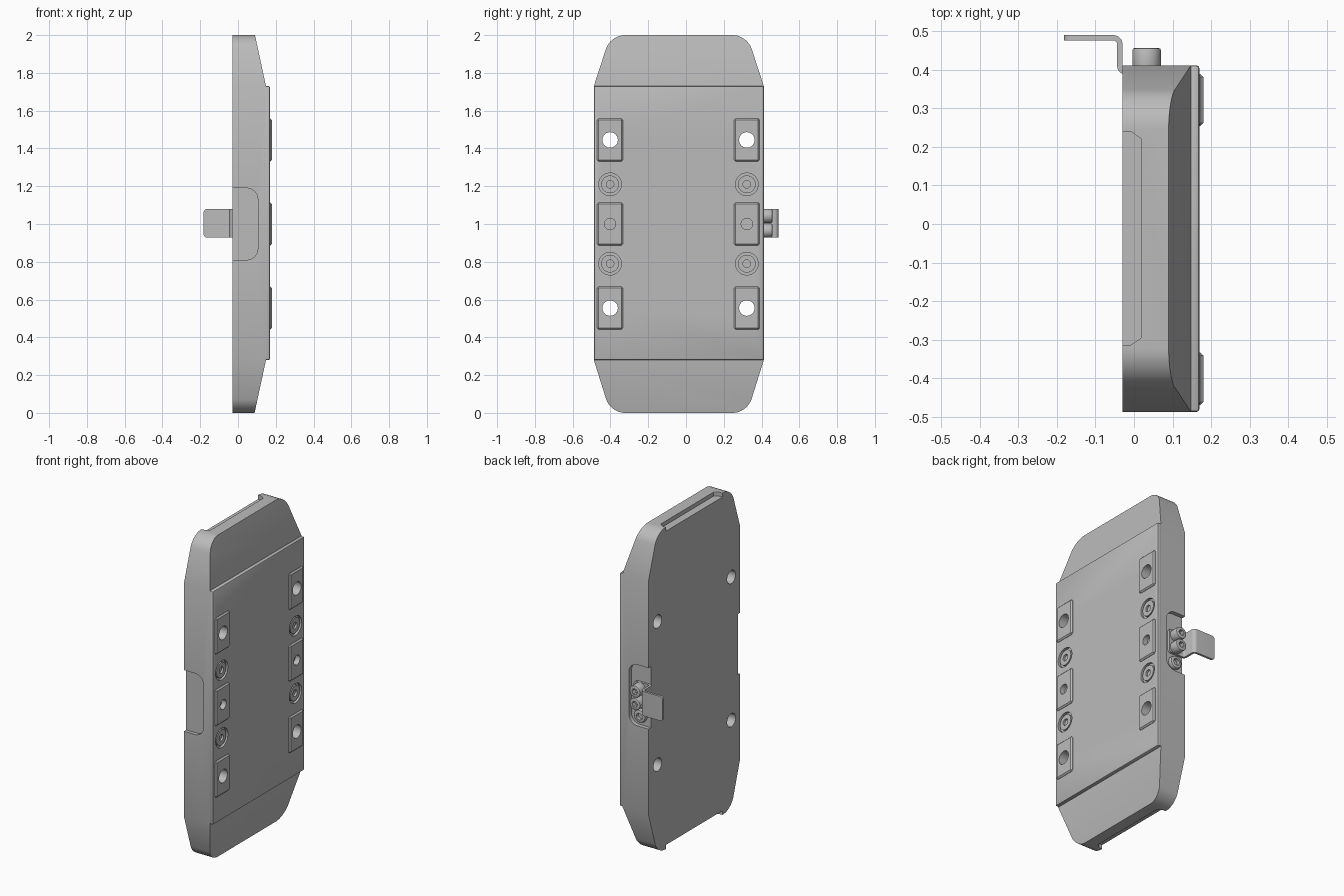
import bpy, bmesh, math
from mathutils import Vector

if "Cube" in bpy.data.objects:
    bpy.data.objects.remove(bpy.data.objects["Cube"], do_unlink=True)

grey = bpy.data.materials.new("plain grey")
grey.use_nodes = True
grey.diffuse_color = (0.5, 0.5, 0.5, 1)
grey.node_tree.nodes["Principled BSDF"].inputs["Base Color"].default_value = (0.5, 0.5, 0.5, 1)

AXES = {"X": lambda u, v, h: (h, u, v),
        "Y": lambda u, v, h: (u, h, v),
        "Z": lambda u, v, h: (u, v, h)}


def activate(ob):
    bpy.ops.object.select_all(action="DESELECT")
    ob.select_set(True)
    bpy.context.view_layer.objects.active = ob


def finish(name, bm):
    bmesh.ops.recalc_face_normals(bm, faces=bm.faces)
    mesh = bpy.data.meshes.new(name)
    bm.to_mesh(mesh)
    bm.free()
    mesh.materials.append(grey)
    ob = bpy.data.objects.new(name, mesh)
    bpy.context.collection.objects.link(ob)
    return ob


def prism_mesh(axis, pts, lo, hi, corners=(), radius=0):
    """Extrude an outline along an axis, rounding the listed corners."""
    bm = bmesh.new()
    verts = [bm.verts.new(AXES[axis](u, v, lo)) for u, v in pts]
    bm.faces.new(verts)
    if radius:
        bmesh.ops.bevel(bm, geom=[verts[i] for i in corners], offset=radius,
                        segments=8, profile=0.5, affect="VERTICES")
    ext = bmesh.ops.extrude_face_region(bm, geom=list(bm.faces))["geom"]
    moved = [g for g in ext if isinstance(g, bmesh.types.BMVert)]
    bmesh.ops.translate(bm, verts=moved, vec=Vector(AXES[axis](0, 0, hi - lo)))
    return bm


def prism(name, *args, **kw):
    return finish(name, prism_mesh(*args, **kw))


def rect(u0, u1, v0, v1):
    return [(u0, v0), (u1, v0), (u1, v1), (u0, v1)]


def cylinder(name, axis, u, v, r, lo, hi, n=40):
    steps = [2 * math.pi * i / n for i in range(n)]
    return prism(name, axis, [(u + r * math.cos(a), v + r * math.sin(a)) for a in steps], lo, hi)


def apply_modifier(ob, kind, **settings):
    mod = ob.modifiers.new(kind.lower(), kind)
    for key, value in settings.items():
        setattr(mod, key, value)
    activate(ob)
    bpy.ops.object.modifier_apply(modifier=mod.name)


def bevel(ob, width, segments=2):
    apply_modifier(ob, "BEVEL", width=width, segments=segments,
                   limit_method="ANGLE", angle_limit=math.radians(50))


def cut(ob, cutter):
    cutter.hide_render = True
    apply_modifier(ob, "BOOLEAN", operation="DIFFERENCE", solver="EXACT", object=cutter)
    bpy.data.objects.remove(cutter, do_unlink=True)


def smooth(ob):
    activate(ob)
    bpy.ops.object.shade_smooth_by_angle(angle=math.radians(30))


BACK, FRONT, TOP = -0.03, 0.148, 0.17
Y0, Y1 = -0.488, 0.412
LOW, HIGH = 0.28, 1.73
COLUMNS = (-0.402, 0.322)

# Body: tapered outline with rounded corners and sloped end faces
outline = [(Y0, LOW), (-0.4, 0), (0.324, 0), (Y1, LOW),
           (Y1, HIGH), (0.324, 2), (-0.4, 2), (Y0, HIGH)]
bm = prism_mesh("X", outline, BACK, FRONT, corners=(1, 2, 5, 6), radius=0.075)
for side, edge in ((1, HIGH), (-1, LOW)):
    bmesh.ops.bisect_plane(bm, geom=bm.verts[:] + bm.edges[:] + bm.faces[:],
                           plane_co=(FRONT, 0, edge),
                           plane_no=(0.27, 0, side * 0.058), clear_outer=True)
    bmesh.ops.holes_fill(bm, edges=[e for e in bm.edges if e.is_boundary], sides=0)
body = finish("body", bm)

# Side recesses and end notches
for lo, hi in ((Y0 - 0.05, Y0 + 0.022), (Y1 - 0.025, Y1 + 0.05)):
    cut(body, prism("side_recess", "Y", rect(-0.1, 0.105, 0.81, 1.19), lo, hi,
                    corners=(1, 2), radius=0.06))
notch = [(-0.1, -0.314), (-0.008, -0.314), (0.018, -0.296),
         (0.018, 0.222), (-0.008, 0.24), (-0.1, 0.24)]
for lo, hi in ((-0.1, 0.025), (1.975, 2.1)):
    cut(body, prism("end_notch", "Z", notch, lo, hi))

# Face plate
plate = prism("face_plate", "X", rect(Y0, Y1, LOW, HIGH), 0.14, TOP)
bevel(plate, 0.008)

# Pads with bolt holes, and counterbored rings between them
for y in COLUMNS:
    for z in (0.555, 1.0, 1.445):
        pad = prism("pad", "X", rect(y - 0.068, y + 0.068, z - 0.113, z + 0.113), 0.15, 0.18)
        bevel(pad, 0.008, 1)
        through = z != 1.0
        radius, depth = (0.041, -0.2) if through else (0.03, 0.145)
        for part in (pad, plate, body) if through else (pad, plate):
            cut(part, cylinder("bolt_hole", "X", y, z, radius, depth, 0.3))
        smooth(pad)
    for z in (0.79, 1.21):
        cut(plate, cylinder("counterbore", "X", y, z, 0.06, 0.155, 0.3))
        ring = cylinder("ring_insert", "X", y, z, 0.047, 0.145, 0.167)
        cut(ring, cylinder("ring_hole", "X", y, z, 0.02, 0.15, 0.3))
        smooth(ring)
smooth(body)
smooth(plate)

# Latch bracket: bent strip with rounded ends, thickened
bm = bmesh.new()
path = [(-0.182, 0.4835), (-0.037, 0.4835), (-0.037, 0.395), (0.078, 0.395)]
verts = [bm.verts.new((x, y, 0.928)) for x, y in path]
edges = [bm.edges.new(pair) for pair in zip(verts, verts[1:])]
bmesh.ops.bevel(bm, geom=verts[1:3], offset=0.016, segments=5, profile=0.5, affect="VERTICES")
ext = bmesh.ops.extrude_edge_only(bm, edges=bm.edges[:])["geom"]
bmesh.ops.translate(bm, verts=[g for g in ext if isinstance(g, bmesh.types.BMVert)],
                    vec=(0, 0, 0.152))
ends = [v for v in bm.verts if v.co.x < -0.18 or v.co.x > 0.07]
bmesh.ops.bevel(bm, geom=ends, offset=0.018, segments=4, profile=0.5, affect="VERTICES")
bracket = finish("latch_bracket", bm)
apply_modifier(bracket, "SOLIDIFY", thickness=0.014, offset=0)
smooth(bracket)

# Socket screws on the bracket
for z in (0.965, 1.043):
    screw = cylinder("socket_screw", "Y", 0.033, z, 0.037, 0.39, 0.457)
    bevel(screw, 0.006)
    cut(screw, cylinder("hex_socket", "Y", 0.033, z, 0.019, 0.43, 0.6, n=6))
    smooth(screw)

# Bushing below the screws
bushing = cylinder("bushing", "Y", 0.033, 0.872, 0.04, 0.38, 0.413)
bevel(bushing, 0.01)
cut(bushing, cylinder("bushing_hole", "Y", 0.033, 0.872, 0.02, 0.392, 0.6))
smooth(bushing)
